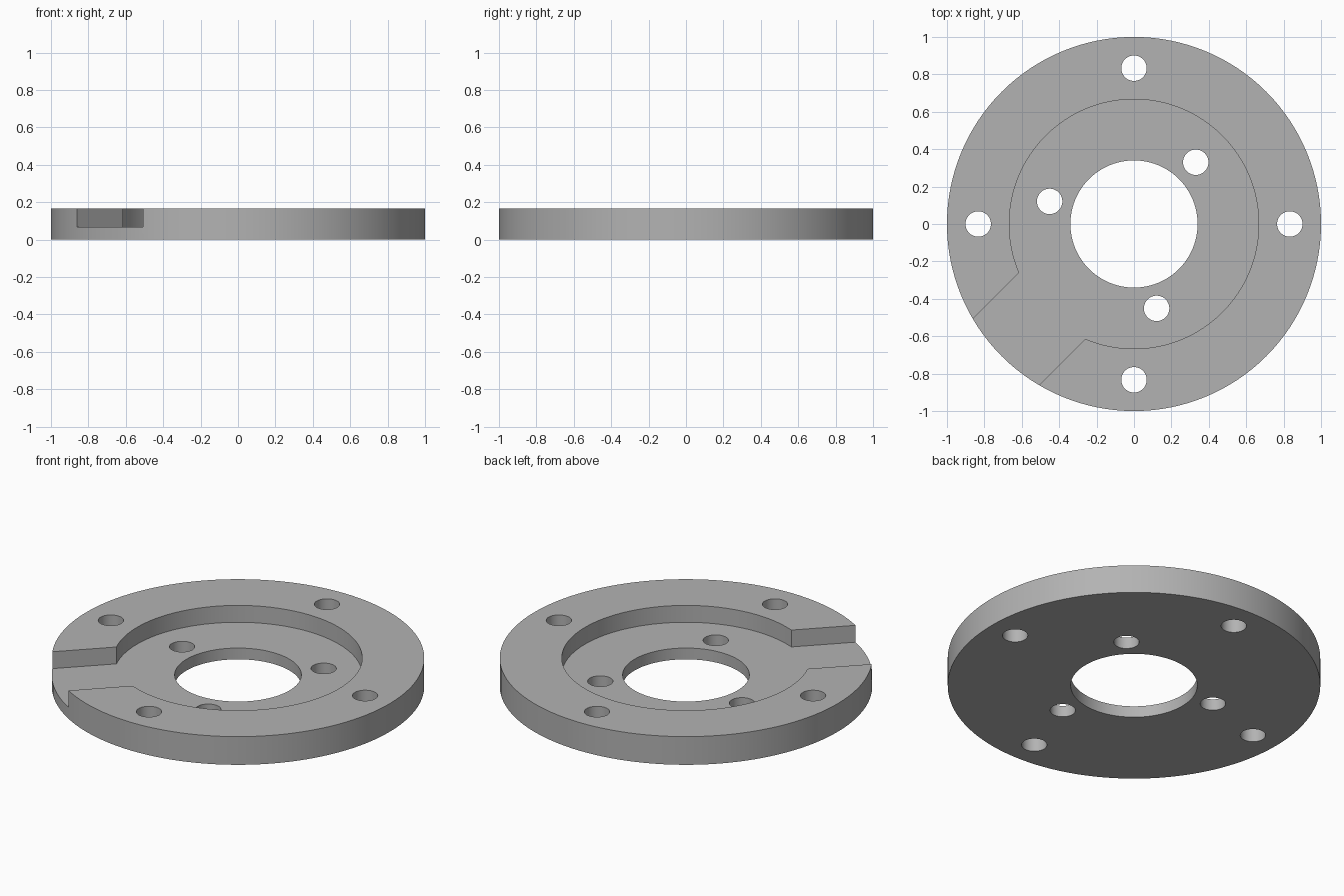
import bpy
from math import cos, sin, radians

cube = bpy.data.objects.get("Cube")
if cube:
    bpy.data.objects.remove(cube, do_unlink=True)

HEIGHT = 0.167
FLOOR = 0.067

grey = bpy.data.materials.new("plain grey")
grey.use_nodes = True
COLOUR = (0.45, 0.45, 0.45, 1)
grey.diffuse_color = COLOUR
grey.node_tree.nodes["Principled BSDF"].inputs["Base Color"].default_value = COLOUR


def cylinder(name, radius, bottom, top, x=0, y=0, sides=128):
    bpy.ops.mesh.primitive_cylinder_add(vertices=sides, radius=radius, depth=top - bottom,
                                        location=(x, y, (bottom + top) / 2))
    obj = bpy.context.object
    obj.name = name
    obj.data.materials.append(grey)
    return obj


def cut(target, cutter):
    cutter.hide_render = True
    mod = target.modifiers.new(cutter.name, 'BOOLEAN')
    mod.operation = 'DIFFERENCE'
    mod.solver = 'EXACT'
    mod.object = cutter
    bpy.context.view_layer.objects.active = target
    bpy.ops.object.modifier_apply(modifier=mod.name)
    bpy.data.objects.remove(cutter, do_unlink=True)


# Solid disc with a round recess and a central bore
flange = cylinder("flange_plate", 1.0, 0, HEIGHT)
cut(flange, cylinder("recess_cutter", 0.667, FLOOR, 0.4))
cut(flange, cylinder("bore_cutter", 0.34, -0.2, 0.4, sides=96))

# Slot from the recess out through the front right rim
bpy.ops.mesh.primitive_cube_add(size=1, rotation=(0, 0, radians(225)),
                                location=(0.85 * cos(radians(225)), 0.85 * sin(radians(225)),
                                          (FLOOR + 0.4) / 2))
slot = bpy.context.object
slot.name = "slot_cutter"
slot.scale = (0.8, 0.5, 0.4 - FLOOR)
slot.data.materials.append(grey)
bpy.context.view_layer.update()
cut(flange, slot)

# Four rim bolt holes and three inner bolt holes
for count, ring, start in ((4, 0.833, 0), (3, 0.467, 45)):
    for i in range(count):
        a = radians(start + 360 * i / count)
        cut(flange, cylinder("bolt_hole_cutter", 0.068, -0.2, 0.4,
                             ring * cos(a), ring * sin(a), sides=48))

# Smooth round walls with crisp edges
bpy.ops.object.select_all(action='DESELECT')
flange.select_set(True)
bpy.context.view_layer.objects.active = flange
bpy.ops.object.shade_smooth_by_angle(angle=radians(30))
